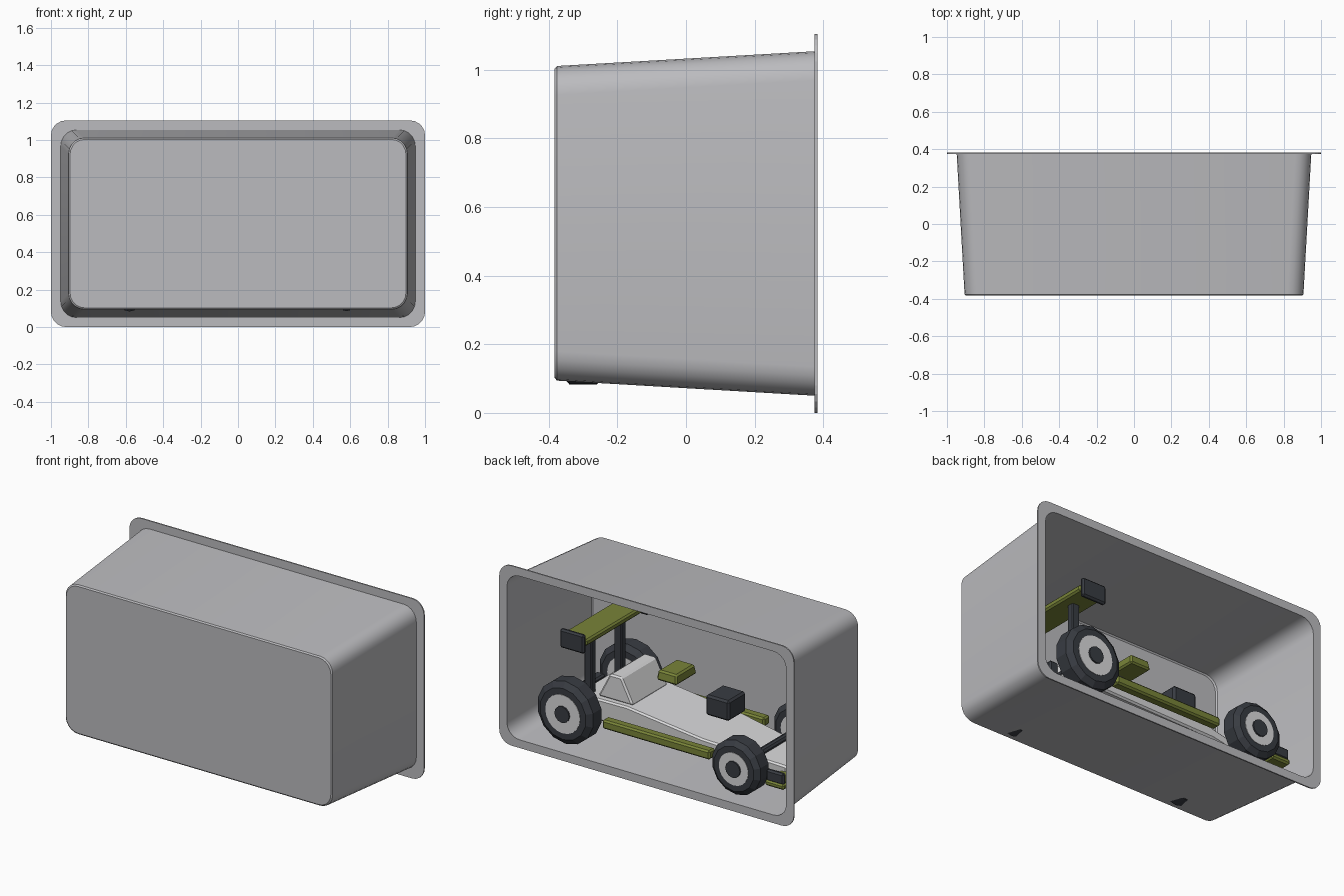
import bpy, bmesh, math
from mathutils import Matrix

if "Cube" in bpy.data.objects:
    bpy.data.objects.remove(bpy.data.objects["Cube"])


def material(name, col):
    m = bpy.data.materials.new(name)
    m.diffuse_color = (*col, 1)
    m.use_nodes = True
    m.node_tree.nodes["Principled BSDF"].inputs["Base Color"].default_value = m.diffuse_color
    return m


GREY = material("shell_grey", (0.50, 0.50, 0.52))
WHITE = material("body_white", (0.70, 0.70, 0.71))
OLIVE = material("olive_green", (0.19, 0.23, 0.04))
DARK = material("dark_rubber", (0.04, 0.045, 0.055))


def finish(name, bm, mat, bevel=0.0, smooth=None):
    bmesh.ops.recalc_face_normals(bm, faces=bm.faces)
    me = bpy.data.meshes.new(name)
    bm.to_mesh(me)
    bm.free()
    ob = bpy.data.objects.new(name, me)
    bpy.context.collection.objects.link(ob)
    me.materials.append(mat)
    if bevel:
        mod = ob.modifiers.new("soft_edges", 'BEVEL')
        mod.width = bevel
        mod.segments = 1
    if smooth:
        bpy.ops.object.select_all(action='DESELECT')
        ob.select_set(True)
        bpy.context.view_layer.objects.active = ob
        bpy.ops.object.shade_smooth_by_angle(angle=math.radians(smooth))
    return ob


def box(name, loc, size, mat, bevel=0.01, taper=1.0):
    bm = bmesh.new()
    bmesh.ops.create_cube(bm, size=1)
    for v in bm.verts:
        k = taper if v.co.z > 0 else 1
        v.co.x, v.co.y, v.co.z = (loc[0] + v.co.x * size[0] * k,
                                  loc[1] + v.co.y * size[1] * k,
                                  loc[2] + v.co.z * size[2])
    return finish(name, bm, mat, bevel)


def extrude_profile(name, pts, half_width, mat, bevel=0.01):
    # side profile in x/z, extruded across y; half_width is a function of x
    bm = bmesh.new()
    sides = [[bm.verts.new((x, s * half_width(x), z)) for x, z in pts] for s in (-1, 1)]
    for s in sides:
        bm.faces.new(s)
    n = len(pts)
    for i in range(n):
        j = (i + 1) % n
        bm.faces.new((sides[0][i], sides[0][j], sides[1][j], sides[1][i]))
    return finish(name, bm, mat, bevel)


def lathe_y(name, profile, centre, sides, mat, side=1, closed=False):
    # (radius, y offset) profile spun round a y axis, one vertex at the bottom
    bm = bmesh.new()
    rings = []
    for r, dy in profile:
        rings.append([bm.verts.new((centre[0] + r * math.sin(2 * math.pi * i / sides),
                                    centre[1] + side * dy,
                                    centre[2] - r * math.cos(2 * math.pi * i / sides)))
                      for i in range(sides)])
    pairs = list(zip(rings, rings[1:]))
    if closed:
        pairs.append((rings[-1], rings[0]))
    for a, b in pairs:
        for i in range(sides):
            j = (i + 1) % sides
            bm.faces.new((a[i], a[j], b[j], b[i]))
    if not closed:
        bm.faces.new(rings[0])
        bm.faces.new(rings[-1])
    return finish(name, bm, mat)


# ---- display tray: lofted rounded rectangles ----
def rounded_ring(bm, y, hx, z0, z1, r, seg=5):
    ring = []
    for cx, cz, a0 in ((hx - r, z1 - r, 0), (-hx + r, z1 - r, 90),
                       (-hx + r, z0 + r, 180), (hx - r, z0 + r, 270)):
        for i in range(seg + 1):
            a = math.radians(a0 + 90 * i / seg)
            ring.append(bm.verts.new((cx + r * math.cos(a), y, cz + r * math.sin(a))))
    return ring


def loft(bm, rings):
    for a, b in zip(rings, rings[1:]):
        for i in range(len(a)):
            j = (i + 1) % len(a)
            bm.faces.new((a[i], a[j], b[j], b[i]))


bm = bmesh.new()
rings = [rounded_ring(bm, -0.383, 0.898, 0.102, 1.003, 0.08),
         rounded_ring(bm, -0.376, 0.906, 0.094, 1.011, 0.085),
         rounded_ring(bm, 0.376, 0.948, 0.050, 1.054, 0.085)]
loft(bm, rings)
bm.faces.new(rings[0])
finish("tray_shell", bm, GREY, smooth=30)

bm = bmesh.new()
r = [rounded_ring(bm, 0.375, 0.948, 0.050, 1.054, 0.085),
     rounded_ring(bm, 0.375, 1.0, 0.0, 1.104, 0.08),
     rounded_ring(bm, 0.383, 1.0, 0.0, 1.104, 0.08),
     rounded_ring(bm, 0.383, 0.948, 0.050, 1.054, 0.085)]
loft(bm, r + [r[0]])
finish("tray_flange", bm, GREY)

# ---- wheels: tyre, rim and hub on both sides, with axles ----
for label, x, z, rad, rim in (("rear", 0.58, 0.277, 0.192, 0.118),
                              ("front", -0.58, 0.25, 0.167, 0.10)):
    for side, sn in ((1, "left"), (-1, "right")):
        c = (x, side * 0.30, z)
        lathe_y(f"{label}_{sn}_tyre",
                [(rad * 0.82, -0.065), (rad, -0.04), (rad, 0.04), (rad * 0.82, 0.065)],
                c, 14, DARK, side)
        lathe_y(f"{label}_{sn}_rim", [(rim, -0.068), (rim, 0.068)], c, 20, WHITE, side)
        lathe_y(f"{label}_{sn}_hub", [(0.05, -0.04), (0.05, 0.077)], c, 12, DARK, side)
    lathe_y(f"{label}_axle", [(0.025, -0.28), (0.025, 0.28)], (x, 0, z), 10, DARK)

# ---- car body: low wedge narrowing to the nose ----
extrude_profile("car_body",
                [(0.60, 0.21), (0.60, 0.34), (0.26, 0.345), (-0.25, 0.285),
                 (-0.78, 0.23), (-0.78, 0.18), (-0.40, 0.20)],
                lambda x: 0.205 if x > -0.3 else 0.205 - (-0.3 - x) * 0.14, WHITE)
extrude_profile("engine_cover", [(0.48, 0.34), (0.40, 0.495), (0.32, 0.495), (0.24, 0.34)],
                lambda x: 0.17, WHITE)
box("roof_scoop", (0.05, 0.02, 0.545), (0.14, 0.20, 0.06), OLIVE, taper=0.9)
box("front_block", (-0.28, 0.015, 0.44), (0.16, 0.17, 0.125), DARK, 0.012)
box("tail_block", (0.63, 0, 0.30), (0.06, 0.16, 0.10), DARK)

# ---- side rails, wings, wing posts and end plates ----
for side, sn in ((1, "left"), (-1, "right")):
    box(f"side_rail_{sn}", (0, side * 0.265, 0.245), (0.73, 0.06, 0.055), OLIVE)
    box(f"wing_post_{sn}", (0.55, side * 0.145, 0.515), (0.05, 0.045, 0.37), DARK, 0.005)
    box(f"wing_end_plate_{sn}", (0.55, side * 0.31, 0.713), (0.165, 0.03, 0.115), DARK)
    box(f"front_wing_end_{sn}", (-0.80, side * 0.27, 0.225), (0.12, 0.03, 0.07), DARK)
box("rear_wing", (0.55, 0, 0.715), (0.17, 0.60, 0.04), OLIVE)
box("front_wing", (-0.80, 0, 0.18), (0.13, 0.58, 0.035), OLIVE)
